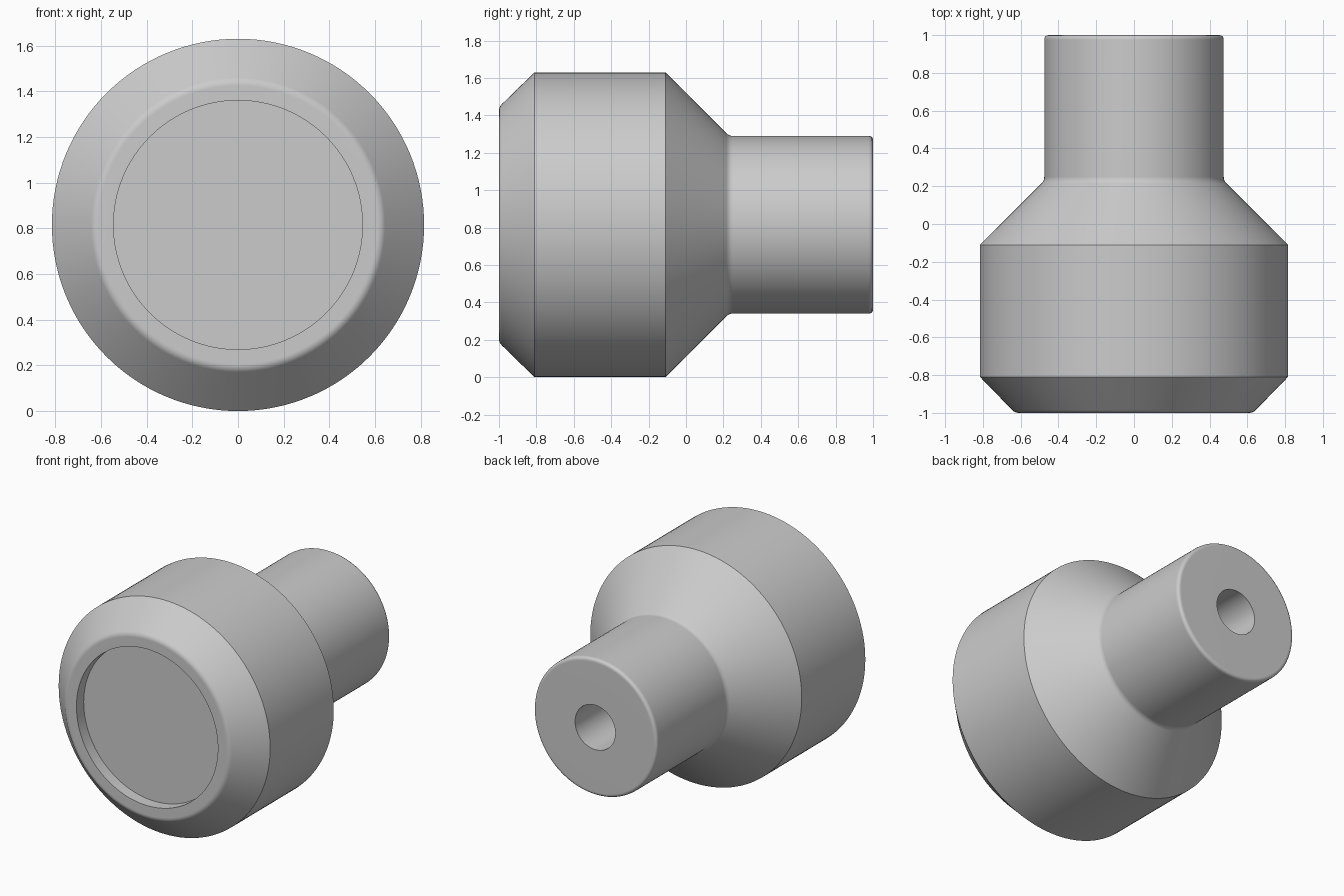
import bpy, bmesh, math
from mathutils import Vector

default = bpy.data.objects.get("Cube")
if default:
    bpy.data.objects.remove(default, do_unlink=True)

RADIUS = 0.815
SEGMENTS = 128


def make_material(name, rgb):
    mat = bpy.data.materials.new(name)
    mat.use_nodes = True
    mat.diffuse_color = (*rgb, 1)
    mat.node_tree.nodes["Principled BSDF"].inputs["Base Color"].default_value = (*rgb, 1)
    return mat


def rounded(profile, steps=4):
    """Replace each corner (radius, y, fillet) by a small curve."""
    points = []
    for i, (r, y, fillet) in enumerate(profile):
        corner = Vector((r, y, 0))
        if not fillet:
            points.append(corner)
            continue
        before = Vector((*profile[i - 1][:2], 0))
        after = Vector((*profile[i + 1][:2], 0))
        a = corner + (before - corner).normalized() * fillet
        b = corner + (after - corner).normalized() * fillet
        for k in range(steps + 1):
            t = k / steps
            points.append(a * (1 - t) ** 2 + corner * 2 * t * (1 - t) + b * t ** 2)
    return points


def lathe(name, profile, material):
    """Spin a profile around the horizontal y axis."""
    bm = bmesh.new()
    verts = [bm.verts.new(p) for p in rounded(profile)]
    edges = [bm.edges.new(pair) for pair in zip(verts, verts[1:])]
    bmesh.ops.spin(bm, geom=verts + edges, cent=(0, 0, 0), axis=(0, 1, 0),
                   angle=math.tau, steps=SEGMENTS, use_merge=True)
    bmesh.ops.remove_doubles(bm, verts=bm.verts, dist=0.0001)
    bmesh.ops.recalc_face_normals(bm, faces=bm.faces)
    bmesh.ops.translate(bm, verts=bm.verts, vec=(0, 0, RADIUS))
    mesh = bpy.data.meshes.new(name)
    bm.to_mesh(mesh)
    bm.free()
    mesh.materials.append(material)
    obj = bpy.data.objects.new(name, mesh)
    bpy.context.collection.objects.link(obj)
    bpy.ops.object.select_all(action="DESELECT")
    obj.select_set(True)
    bpy.context.view_layer.objects.active = obj
    bpy.ops.object.shade_smooth_by_angle(angle=math.radians(30))
    # Keeps the flat faces flat beside the small fillets
    weighted = obj.modifiers.new("Flat face normals", "WEIGHTED_NORMAL")
    weighted.keep_sharp = True
    return obj


grey = make_material("plain grey", (0.6, 0.6, 0.6))

# Knob: front recess, chamfered head, conical shoulder, neck, blind rear bore
lathe("knob_body", [
    (0, -0.92, 0),
    (0.545, -0.92, 0),
    (0.545, -1, 0),
    (0.63, -1, 0.02),
    (RADIUS, -0.81, 0),
    (RADIUS, -0.11, 0),
    (0.475, 0.23, 0.02),
    (0.475, 1, 0.025),
    (0.155, 1, 0),
    (0.155, 0.35, 0),
    (0, 0.35, 0),
], grey)
